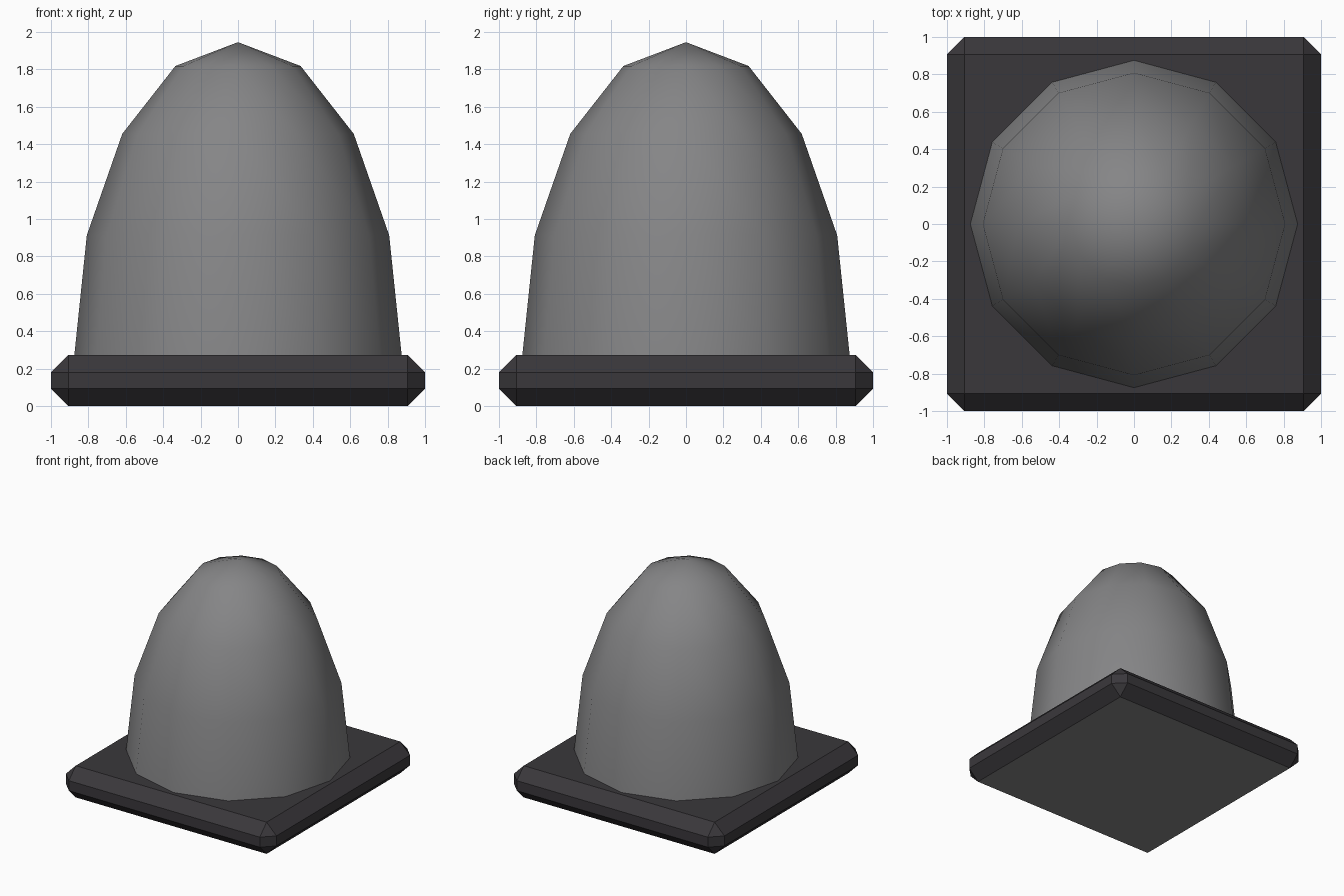
import bpy, bmesh
from mathutils import Matrix

if "Cube" in bpy.data.objects:
    bpy.data.objects.remove(bpy.data.objects["Cube"])


def material(name, color):
    m = bpy.data.materials.new(name)
    m.diffuse_color = (*color, 1)
    m.use_nodes = True
    m.node_tree.nodes["Principled BSDF"].inputs["Base Color"].default_value = m.diffuse_color
    return m


def add_object(name, bm, mats):
    mesh = bpy.data.meshes.new(name)
    bm.normal_update()
    bm.to_mesh(mesh)
    bm.free()
    for m in mats:
        mesh.materials.append(m)
    ob = bpy.data.objects.new(name, mesh)
    bpy.context.collection.objects.link(ob)
    return ob


grey = material("mid grey", (0.235, 0.235, 0.24))
charcoal = material("charcoal", (0.042, 0.039, 0.044))

BASE_H = 0.272
DOME_H = 1.673

# Square base plate with all edges chamfered; underside is grey
bm = bmesh.new()
bmesh.ops.create_cube(bm, size=1, matrix=Matrix.Translation((0, 0, BASE_H / 2))
                      @ Matrix.Diagonal((2, 2, BASE_H, 1)))
bmesh.ops.bevel(bm, geom=bm.edges[:], offset=0.093, offset_type='OFFSET',
                segments=1, profile=0.5, affect='EDGES')
bm.normal_update()
for f in bm.faces:
    f.material_index = 1 if f.normal.z < -0.95 else 0
add_object("base_plate", bm, [charcoal, grey])

# Dome: upper half of a stretched 12-sided sphere, smooth shaded
bm = bmesh.new()
bmesh.ops.create_uvsphere(bm, u_segments=12, v_segments=8, radius=1)
bmesh.ops.delete(bm, geom=[v for v in bm.verts if v.co.z < -0.01], context='VERTS')
bmesh.ops.transform(bm, verts=bm.verts, matrix=Matrix.Translation((0, 0, BASE_H))
                    @ Matrix.Diagonal((0.875, 0.875, DOME_H, 1)))
for f in bm.faces:
    f.smooth = True
add_object("dome", bm, [grey])
